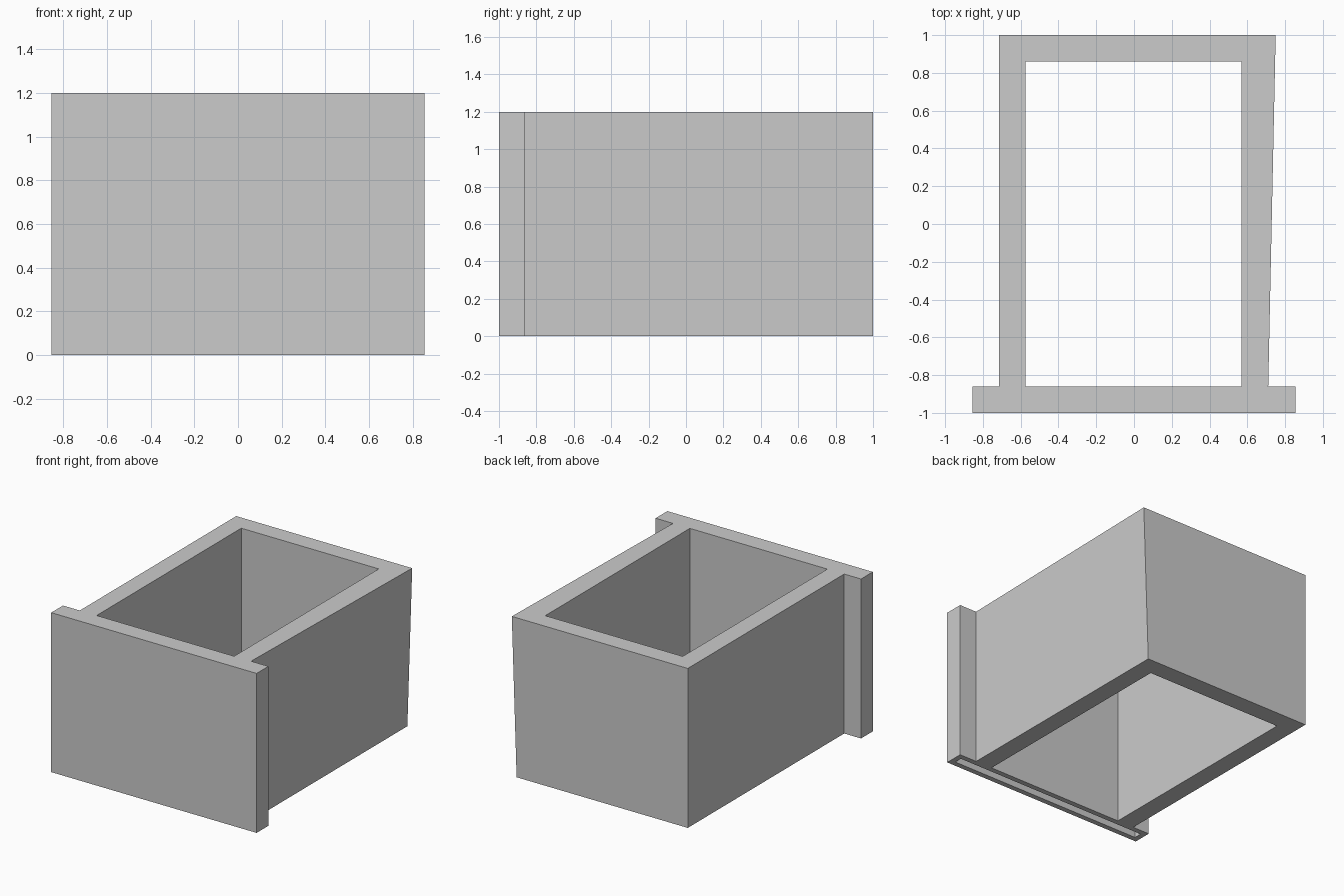
import bpy

cube = bpy.data.objects.get("Cube")
if cube:
    bpy.data.objects.remove(cube, do_unlink=True)

HEIGHT = 1.2
WALL = 0.14
FRONT = -1.0
PANEL_BACK = FRONT + WALL

grey = bpy.data.materials.new("plain grey")
grey.use_nodes = True
grey.diffuse_color = (0.6, 0.6, 0.6, 1)
grey.node_tree.nodes["Principled BSDF"].inputs["Base Color"].default_value = (0.6, 0.6, 0.6, 1)


def box(name, low, high):
    """Axis-aligned box between two corners."""
    bpy.ops.mesh.primitive_cube_add(size=1)
    obj = bpy.context.object
    obj.name = obj.data.name = name
    for v in obj.data.vertices:
        v.co = [a if c < 0 else b for c, a, b in zip(v.co, low, high)]
    obj.data.materials.append(grey)
    return obj


def combine(target, other, operation):
    """Boolean the other object into the target, then discard it."""
    mod = target.modifiers.new(operation.lower(), "BOOLEAN")
    mod.operation, mod.solver, mod.object = operation, "EXACT", other
    bpy.context.view_layer.objects.active = target
    bpy.ops.object.modifier_apply(modifier=mod.name)
    bpy.data.objects.remove(other, do_unlink=True)


# Wide front panel
drawer = box("drawer", (-0.855, FRONT, 0), (0.855, PANEL_BACK, HEIGHT))

# Body, with its upper back corner leaning outwards on one side
body = box("body", (-0.715, PANEL_BACK - 0.03, 0), (0.71, 1, HEIGHT))
for v in body.data.vertices:
    if v.co.x > 0 and v.co.y > 0 and v.co.z > 0:
        v.co.x = 0.75
combine(drawer, body, "UNION")

# Open cavity running right through the body
cavity = box("cavity", (-0.575, PANEL_BACK, -0.2), (0.57, 1 - WALL, HEIGHT + 0.2))
combine(drawer, cavity, "DIFFERENCE")

# Long grip slot under the front panel
rim = 0.04
slot = box("slot", (-0.855 + rim, FRONT + rim, -0.1), (0.855 - rim, PANEL_BACK - rim, 0.05))
combine(drawer, slot, "DIFFERENCE")
